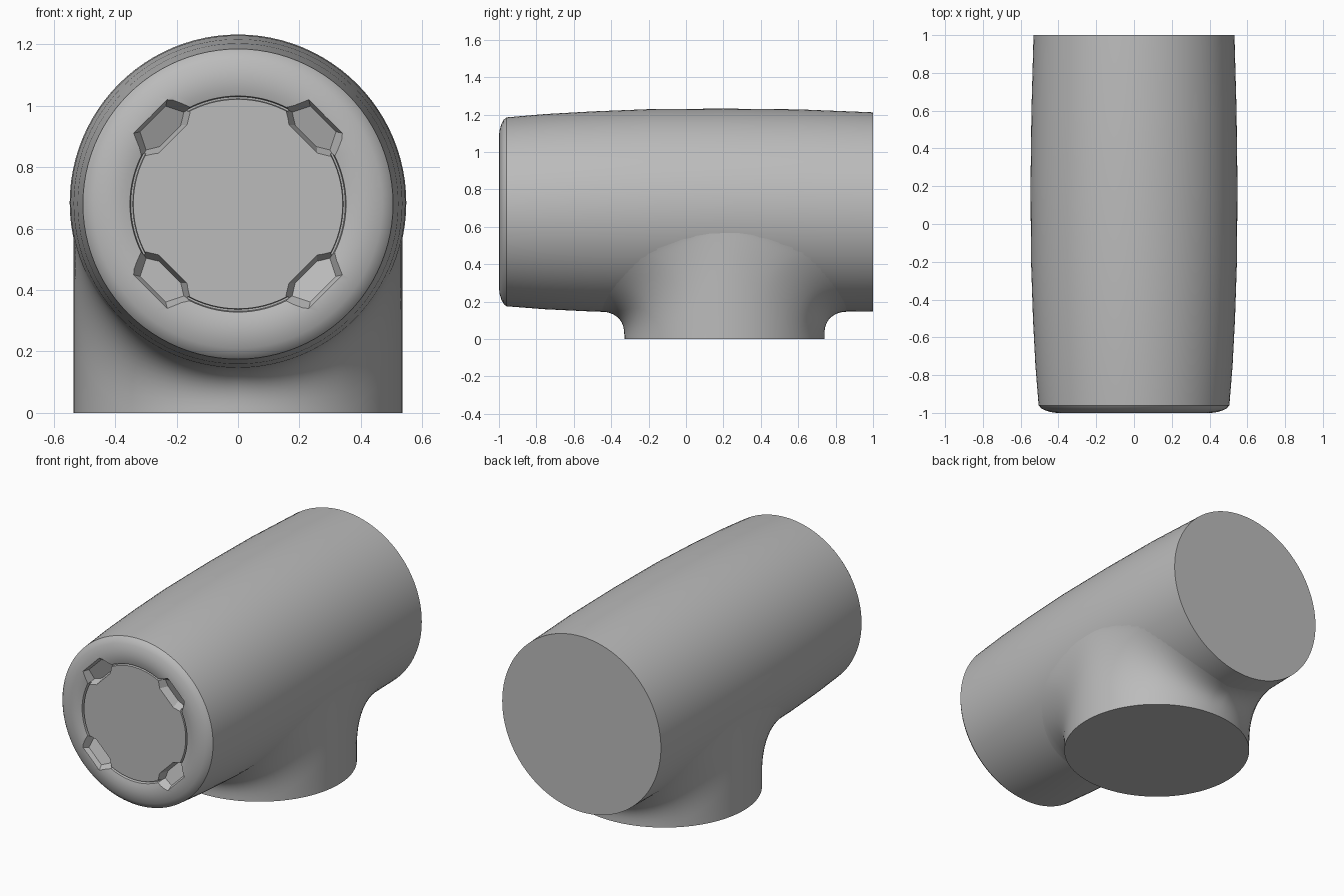
import bpy, bmesh
from math import sin, cos, pi, sqrt, radians

cube = bpy.data.objects.get("Cube")
if cube:
    bpy.data.objects.remove(cube)

SEG = 96
AXIS_Z = 0.68
STEM_R, STEM_Y = 0.535, 0.205

grey = bpy.data.materials.new("plain grey")
grey.use_nodes = True
grey.diffuse_color = (0.5, 0.5, 0.5, 1)
grey.node_tree.nodes["Principled BSDF"].inputs["Base Color"].default_value = (0.5, 0.5, 0.5, 1)


def make_object(name, bm):
    bmesh.ops.recalc_face_normals(bm, faces=bm.faces)
    mesh = bpy.data.meshes.new(name)
    bm.to_mesh(mesh)
    bm.free()
    obj = bpy.data.objects.new(name, mesh)
    bpy.context.collection.objects.link(obj)
    mesh.materials.append(grey)
    return obj


def loft(bm, rings, cap_start=True, cap_end=True):
    """Skin closed rings of points, with optional end caps."""
    loops = [[bm.verts.new(p) for p in ring] for ring in rings]
    for a, b in zip(loops, loops[1:]):
        n = len(a)
        for i in range(n):
            j = (i + 1) % n
            bm.faces.new((a[i], a[j], b[j], b[i]))
    if cap_start:
        bm.faces.new(loops[0])
    if cap_end:
        bm.faces.new(loops[-1])


def smooth(obj, angle):
    bpy.ops.object.select_all(action='DESELECT')
    obj.select_set(True)
    bpy.context.view_layer.objects.active = obj
    bpy.ops.object.shade_smooth_by_angle(angle=radians(angle))


# Barrel: gently swollen wall, as (y, radius, axis height)
WALL = [(1.0, 0.532, 0.68), (0.6, 0.543, 0.685), (0.2, 0.548, 0.684), (-0.2, 0.545, 0.684),
        (-0.5, 0.535, 0.682), (-0.75, 0.522, 0.681), (-0.96, 0.505, 0.68)]


def wall_at(y):
    for (y0, r0, z0), (y1, r1, z1) in zip(WALL, WALL[1:]):
        if y >= y1:
            t = (y0 - y) / (y0 - y1)
            return r0 + (r1 - r0) * t, z0 + (z1 - z0) * t
    return WALL[-1][1:]


# Rounded front rim, groove and central disc, as (y, radius)
FACE = [(-0.975, 0.492), (-0.987, 0.47), (-0.996, 0.44), (-1.0, 0.41), (-0.997, 0.375),
        (-0.99, 0.352), (-0.97, 0.349), (-0.97, 0.343), (-0.988, 0.341)]


def circle(y, r, z):
    return [(r * cos(2 * pi * i / SEG), y, z + r * sin(2 * pi * i / SEG)) for i in range(SEG)]


bm = bmesh.new()
loft(bm, [circle(*w) for w in WALL] + [circle(y, r, AXIS_Z) for y, r in FACE])
barrel = make_object("barrel", bm)

# Four six-sided pockets around the disc, with floors sloping inwards
HEX = [(0.304, 0.06), (0.332, 0.106), (0.4, 0.072), (0.4, -0.072), (0.332, -0.106), (0.304, -0.06)]
bm = bmesh.new()
for k in range(4):
    a = pi / 4 + k * pi / 2
    rings = []
    for depth, scale in ((0, 1.25), (1, 0.82)):
        ring = []
        for u, v in HEX:
            u2, v2 = 0.355 + (u - 0.355) * scale, v * scale
            y = -0.935 - 0.45 * (u2 - 0.31) if depth else -1.02
            ring.append((u2 * cos(a) - v2 * sin(a), y, AXIS_Z + u2 * sin(a) + v2 * cos(a)))
        rings.append(ring)
    loft(bm, rings)
cutter = make_object("pocket_cutter", bm)
cutter.hide_render = True

cut = barrel.modifiers.new("pockets", 'BOOLEAN')
cut.operation = 'DIFFERENCE'
cut.solver = 'EXACT'
cut.object = cutter
bpy.context.view_layer.objects.active = barrel
bpy.ops.object.modifier_apply(modifier=cut.name)
bpy.data.objects.remove(cutter)
smooth(barrel, 28)

# Branch stem: each strip curves from the round foot onto the barrel wall
STEPS = 12
strips = []
for i in range(SEG):
    t = 2 * pi * i / SEG
    x, y = STEM_R * cos(t), STEM_Y + STEM_R * sin(t)
    side = abs(cos(t))
    out = (0.13 + 0.14 * side) * max(-1, min(1, sin(t) * 2.5))
    r, cz = wall_at(y)
    corner = cz - sqrt(r * r - x * x)
    low = max(0.02, corner - 0.12 - 0.2 * side)
    end_y = y + out
    r, cz = wall_at(end_y)
    end_z = cz - sqrt(max(0, r * r - x * x)) + 0.002
    strip = [(x, y, 0)]
    for s in range(STEPS + 1):
        f = s / STEPS
        g = 1 - f
        strip.append((x, y * (1 - f * f) + end_y * f * f,
                      g * g * low + 2 * f * g * corner + f * f * end_z))
    strips.append(strip)

bm = bmesh.new()
loft(bm, list(zip(*strips)), cap_end=False)
stem = make_object("branch_stem", bm)
smooth(stem, 40)
